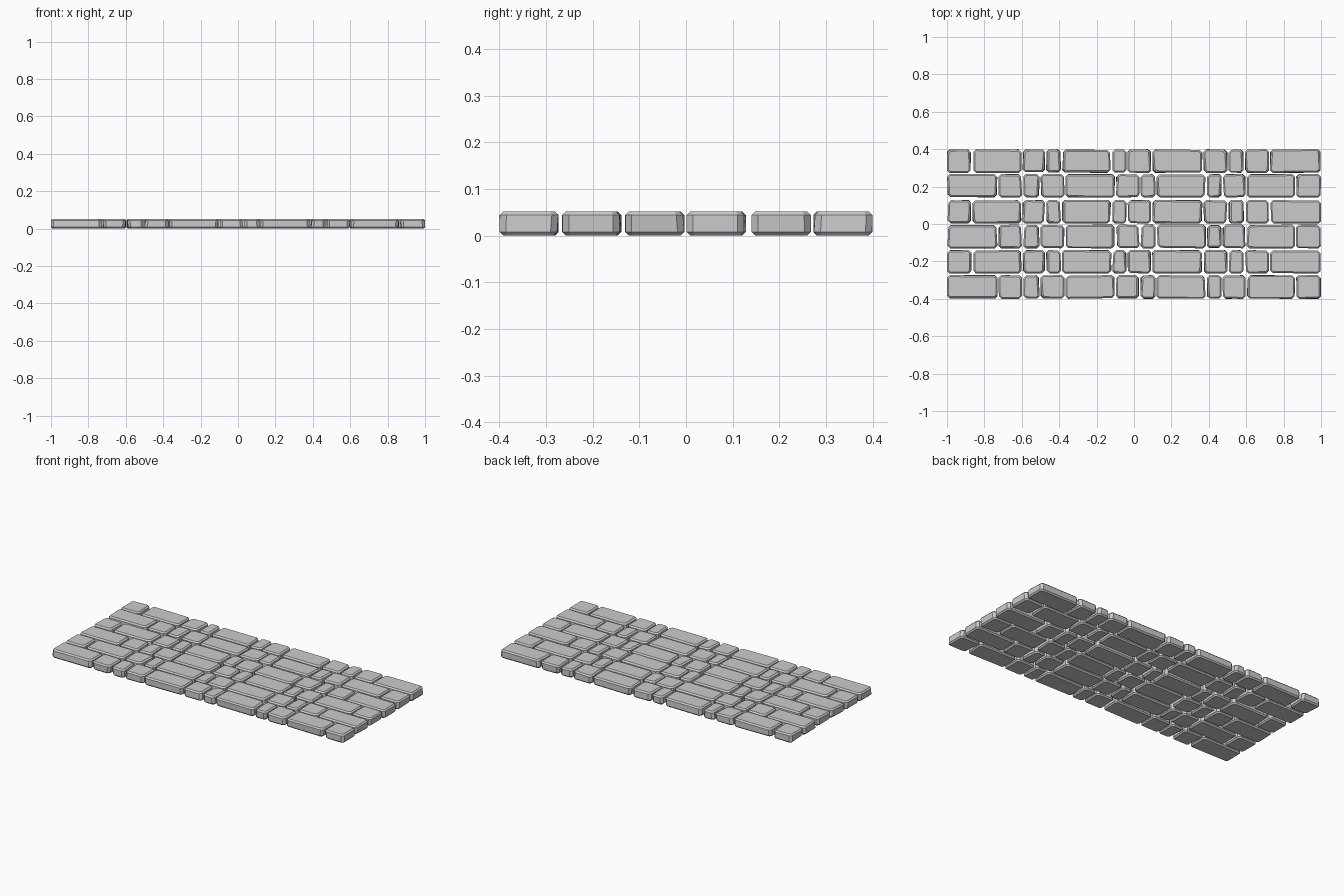
import bpy, bmesh, random
from mathutils import Vector

if "Cube" in bpy.data.objects:
    bpy.data.objects.remove(bpy.data.objects["Cube"])

random.seed(4)
HEIGHT = 0.052
DEPTH = 0.127

# joint positions along x for the two alternating courses
COURSE_A = [-1, -.868, -.599, -.473, -.388, -.119, -.037, .095, .368, .502, .589, .724, 1]
COURSE_B = [-1, -.727, -.595, -.503, -.369, -.099, .032, .117, .387, .471, .599, .864, 1]
# centre of each course along y, front to back
ROWS = [-.3365, -.202, -.067, .065, .204, .3365]


def add_stone(target, x0, x1, y0, y1):
    """One worn block: slightly skewed box with cut corners and chamfered rims."""
    bm = bmesh.new()
    bmesh.ops.create_cube(bm, size=1)
    size = Vector((x1 - x0, y1 - y0, HEIGHT))
    mid = Vector(((x0 + x1) / 2, (y0 + y1) / 2, HEIGHT / 2))
    for v in bm.verts:
        sx, sy = v.co.x * 2, v.co.y * 2
        v.co = mid + v.co * size
        v.co.x -= sx * random.choice((0, .002, .008))
        v.co.y -= sy * random.choice((0, .001, .004))
    # cut the upright corners, then chamfer the top and bottom rims
    upright = [e for e in bm.edges
               if abs(e.verts[0].co.z - e.verts[1].co.z) > HEIGHT / 2]
    bmesh.ops.bevel(bm, geom=upright, offset=.014, offset_type='OFFSET',
                    segments=1, affect='EDGES', profile=.5)
    rims = [e for e in bm.edges
            if abs(e.verts[0].co.z - e.verts[1].co.z) < .001]
    bmesh.ops.bevel(bm, geom=rims, offset=.008, offset_type='OFFSET',
                    segments=1, affect='EDGES', profile=.5)
    bmesh.ops.recalc_face_normals(bm, faces=bm.faces)
    # append to the course mesh
    copies = {v: target.verts.new(v.co) for v in bm.verts}
    for f in bm.faces:
        target.faces.new([copies[v] for v in f.verts])
    bm.free()


# paving courses
for i, y in enumerate(ROWS):
    joints = COURSE_B if i % 2 == 0 else COURSE_A
    course = bmesh.new()
    for a, b in zip(joints, joints[1:]):
        x0 = a if a == -1 else a + .002
        x1 = b if b == 1 else b - .002
        add_stone(course, x0, x1, y - DEPTH / 2, y + DEPTH / 2)
    mesh = bpy.data.meshes.new(f"stone_course_{i + 1}")
    course.to_mesh(mesh)
    course.free()
    obj = bpy.data.objects.new(f"stone_course_{i + 1}", mesh)
    bpy.context.collection.objects.link(obj)
